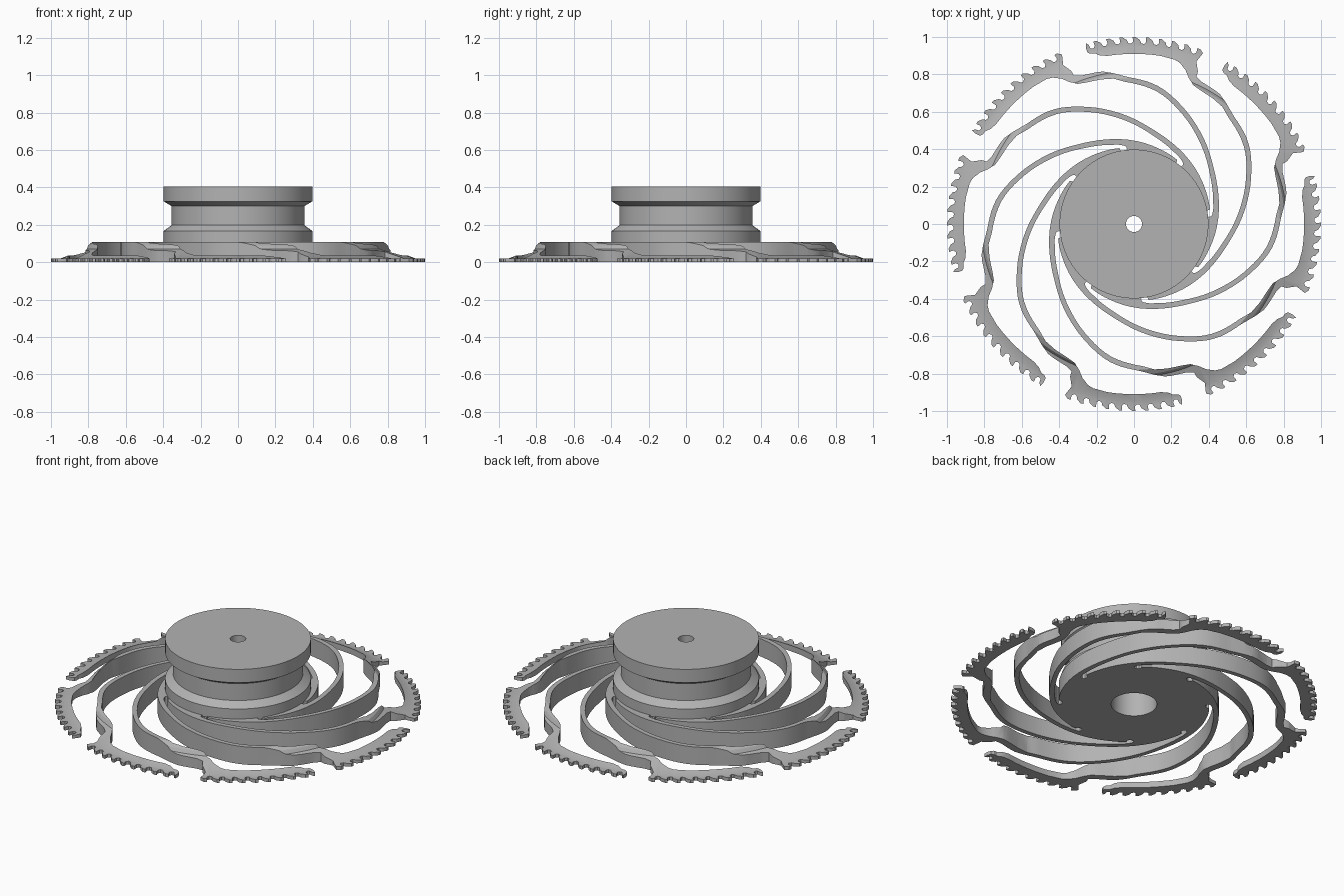
import bpy, bmesh
from math import radians, cos, sin, floor
from mathutils import Vector

if "Cube" in bpy.data.objects:
    bpy.data.objects.remove(bpy.data.objects["Cube"], do_unlink=True)

grey = bpy.data.materials.new("plain grey")
grey.use_nodes = True
grey.diffuse_color = (0.45, 0.45, 0.45, 1)
grey.node_tree.nodes["Principled BSDF"].inputs["Base Color"].default_value = grey.diffuse_color


def make_object(name, bm):
    bmesh.ops.recalc_face_normals(bm, faces=bm.faces)
    mesh = bpy.data.meshes.new(name)
    bm.to_mesh(mesh)
    bm.free()
    mesh.materials.append(grey)
    obj = bpy.data.objects.new(name, mesh)
    bpy.context.collection.objects.link(obj)
    return obj


def lathe(name, profile, steps=128):
    """Spin a closed (radius, height) profile into a ring-shaped solid."""
    bm = bmesh.new()
    rings = []
    for i in range(steps):
        a = radians(360 * i / steps)
        rings.append([bm.verts.new((r * cos(a), r * sin(a), z)) for r, z in profile])
    n = len(profile)
    for i in range(steps):
        p, q = rings[i], rings[(i + 1) % steps]
        for j in range(n):
            k = (j + 1) % n
            bm.faces.new((p[j], q[j], q[k], p[k]))
    return make_object(name, bm)


def smooth_path(points, sub=5):
    """Catmull-Rom curve through (radius, angle) points."""
    pts = [Vector(p) for p in points]
    pts = [2 * pts[0] - pts[1]] + pts + [2 * pts[-1] - pts[-2]]
    out = []
    for a, b, c, d in zip(pts, pts[1:], pts[2:], pts[3:]):
        for s in range(sub):
            t = s / sub
            out.append(0.5 * (2 * b + (c - a) * t + (2 * a - 5 * b + 4 * c - d) * t * t
                              + (3 * b - a - 3 * c + d) * t ** 3))
    return out + [pts[-2]]


# One sector of the plate outline, as (radius, degrees)
arm_outer = smooth_path([(.413, -79), (.43, -58), (.468, -31), (.517, -11), (.593, 6.4),
                         (.67, 21), (.748, 35), (.785, 47)])
neck_outer = [(.815, 53), (.832, 56.5), (.836, 59), (.842, 64.5), (.855, 67), (.885, 67.3), (.93, 69)]
teeth = []
pitch = 4.05
for i in range(9):
    a = 68 + i * pitch
    # sloping back, pointed tip, hollow front
    teeth += [(.985, a), (1.0, a + 1.3), (.999, a + 2.2), (.975, a + 2.0), (.964, a + 2.6), (.967, a + 3.5)]
tip = [(.988, 104.2), (1.0, 104.9), (.975, 105.3), (.95, 105.2), (.94, 104.4), (.937, 103), (.92, 101.5)]
rim_inner = [(.91, a) for a in range(99, 78, -3)]
neck_inner = [(.905, 76), (.895, 74), (.868, 71.5), (.835, 69.5), (.808, 67), (.799, 64), (.793, 58), (.785, 53)]
arm_inner = smooth_path([(.762, 48.6), (.718, 35), (.64, 21), (.563, 6.4), (.488, -11),
                         (.445, -27), (.432, -34)])
slot_end = [(.422, -38), (.413, -39.5), (.4, -39.5), (.391, -38), (.391, -36), (.4, -34.5)]
sector = arm_outer + neck_outer + teeth + tip + rim_inner + neck_inner + arm_inner + slot_end

# Plate: eight sectors joined in one outline, then raised
bm = bmesh.new()
loop = []
for k in range(8):
    for r, deg in sector:
        a = radians(deg + 45 * k)
        loop.append(bm.verts.new((r * cos(a), r * sin(a), -0.05)))
face = bm.faces.new(loop)
raised = bmesh.ops.extrude_face_region(bm, geom=[face])["geom"]
bmesh.ops.translate(bm, vec=(0, 0, 0.25), verts=[v for v in raised if isinstance(v, bmesh.types.BMVert)])
plate = make_object("spiral_arm_plate", bm)

# Trim the plate to its domed, thin-rimmed height and open the bore
trim = lathe("plate_trim", [(.125, 0), (1.05, 0), (1.05, .02), (.95, .02), (.818, .07),
                            (.806, .09), (.78, .107), (.125, .107)])
cut = plate.modifiers.new("trim", "BOOLEAN")
cut.operation = "INTERSECT"
cut.solver = "EXACT"
cut.object = trim
bpy.context.view_layer.objects.active = plate
plate.select_set(True)
bpy.ops.object.modifier_apply(modifier="trim")
bpy.data.objects.remove(trim, do_unlink=True)

# Grooved hub with stepped bore
hub = lathe("hub", [(.125, .1), (.398, .1), (.398, .167), (.355, .198), (.355, .3), (.398, .326),
                    (.398, .406), (.043, .406), (.043, .3), (.125, .3)])

for obj in (plate, hub):
    bpy.ops.object.select_all(action="DESELECT")
    obj.select_set(True)
    bpy.context.view_layer.objects.active = obj
    bpy.ops.object.shade_smooth_by_angle(angle=radians(25))
